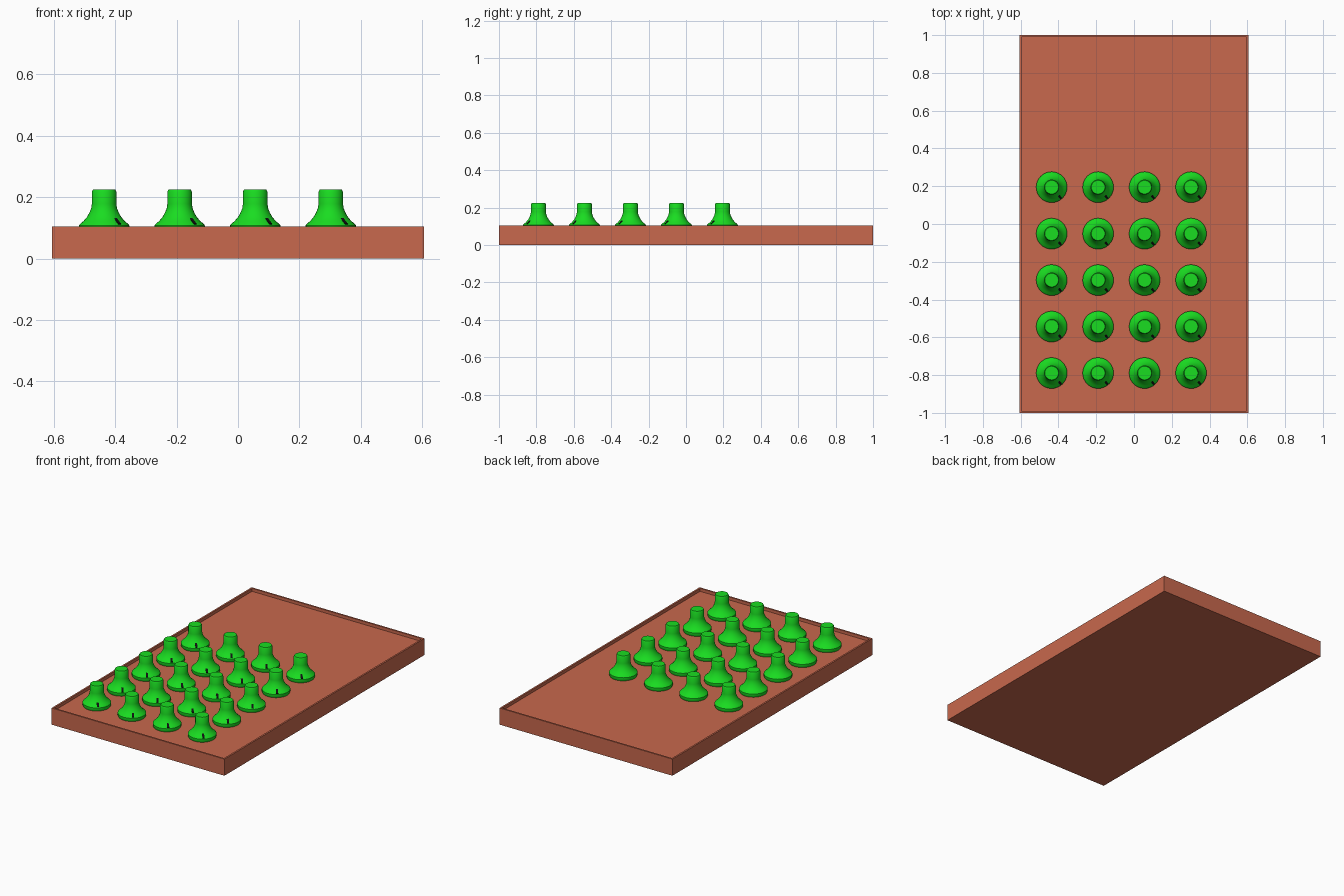
import bpy, bmesh, math
from mathutils import Vector

if "Cube" in bpy.data.objects:
    bpy.data.objects.remove(bpy.data.objects["Cube"])


def material(name, color):
    m = bpy.data.materials.new(name)
    m.diffuse_color = color
    m.use_nodes = True
    m.node_tree.nodes["Principled BSDF"].inputs["Base Color"].default_value = m.diffuse_color
    return m


def finish(name, bm, mat, smooth=False):
    bmesh.ops.recalc_face_normals(bm, faces=bm.faces)
    me = bpy.data.meshes.new(name)
    bm.to_mesh(me)
    bm.free()
    me.materials.append(mat)
    ob = bpy.data.objects.new(name, me)
    bpy.context.collection.objects.link(ob)
    if smooth:
        bpy.ops.object.select_all(action='DESELECT')
        ob.select_set(True)
        bpy.context.view_layer.objects.active = ob
        bpy.ops.object.shade_smooth_by_angle(angle=math.radians(35))
    return ob


clay = material("clay", (0.58, 0.14, 0.075, 1))
green = material("green", (0.01, 0.72, 0.015, 1))
black = material("black", (0.005, 0.005, 0.005, 1))

# Shallow tray with a thin raised rim
FLOOR, RIM = 0.086, 0.105
bm = bmesh.new()
bmesh.ops.create_cube(bm, size=1)
for v in bm.verts:
    v.co = (v.co.x * 1.21, v.co.y * 2, (v.co.z + 0.5) * RIM)
bm.normal_update()
top = next(f for f in bm.faces if f.normal.z > 0.9)
bmesh.ops.inset_region(bm, faces=[top], thickness=0.015)
inner = bmesh.ops.extrude_face_region(bm, geom=[top])["geom"]
bmesh.ops.translate(bm, verts=[g for g in inner if isinstance(g, bmesh.types.BMVert)],
                    vec=(0, 0, FLOOR - RIM))
bmesh.ops.delete(bm, geom=[top], context='FACES_ONLY')
finish("tray", bm, clay)

# Flared peg: lathe profile of (radius, height)
PROFILE = [(0, FLOOR), (0.078, FLOOR), (0.082, 0.095), (0.082, 0.108), (0.078, 0.113),
           (0.067, 0.122), (0.056, 0.135), (0.048, 0.149), (0.042, 0.164),
           (0.04, 0.178), (0.04, 0.217), (0.036, 0.225), (0, 0.225)]
bm = bmesh.new()
vs = [bm.verts.new((r, 0, z)) for r, z in PROFILE]
edges = [bm.edges.new(p) for p in zip(vs, vs[1:])]
bmesh.ops.spin(bm, geom=vs + edges, cent=(0, 0, 0), axis=(0, 0, 1),
               angle=math.tau, steps=32)
bmesh.ops.remove_doubles(bm, verts=bm.verts, dist=1e-5)
peg_mesh = finish("peg_template", bm, green, True)

# Dark pointer mark lying on the flare
bm = bmesh.new()
a = math.radians(-50)
out, side = Vector((math.cos(a), math.sin(a), 0)), Vector((-math.sin(a), math.cos(a), 0))
rows = []
for r, z in [(0.056, 0.132), (0.067, 0.122), (0.079, 0.112)]:
    rows.append([[bm.verts.new(out * r + side * s + Vector((0, 0, z + h)))
                  for s, h in [(-0.006, -0.004), (0.006, -0.004), (0.006, 0.002), (-0.006, 0.002)]]][0])
for p, q in zip(rows, rows[1:]):
    for i in range(4):
        j = (i + 1) % 4
        bm.faces.new((p[i], p[j], q[j], q[i]))
bm.faces.new(rows[0])
bm.faces.new(rows[-1])
mark_mesh = finish("mark_template", bm, black)

# Grid of pegs, four columns by five rows
for tmpl, name in ((peg_mesh, "peg"), (mark_mesh, "pointer_mark")):
    for i in range(4):
        for j in range(5):
            ob = tmpl if i == j == 0 else tmpl.copy()
            ob.name = f"{name}_{i + 1}_{j + 1}"
            ob.location = (-0.436 + 0.246 * i, -0.789 + 0.246 * j, 0)
            if ob is not tmpl:
                bpy.context.collection.objects.link(ob)
